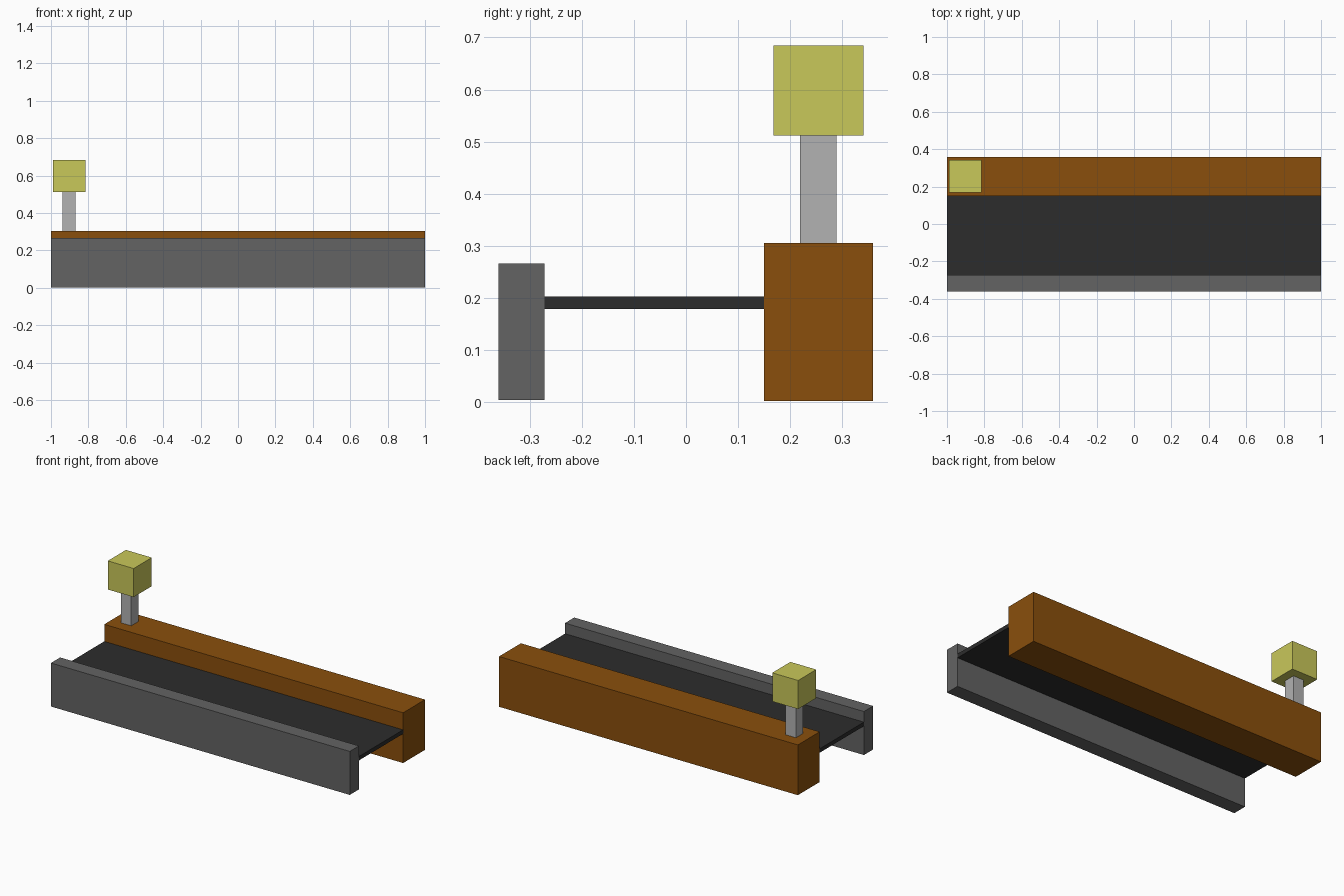
import bpy

if "Cube" in bpy.data.objects:
    bpy.data.objects.remove(bpy.data.objects["Cube"])


def linear(c):
    c /= 255
    return c / 12.92 if c <= 0.04045 else ((c + 0.055) / 1.055) ** 2.4


def box(name, low, high, rgb):
    """Axis-aligned box between two corners, with a plain colour."""
    bpy.ops.mesh.primitive_cube_add(size=1)
    ob = bpy.context.object
    ob.name = name
    ob.location = [(a + b) / 2 for a, b in zip(low, high)]
    ob.scale = [b - a for a, b in zip(low, high)]
    bpy.ops.object.transform_apply(location=False, rotation=False, scale=True)
    mat = bpy.data.materials.new(name + "_colour")
    mat.diffuse_color = (*[linear(c) for c in rgb], 1)
    mat.use_nodes = True
    mat.node_tree.nodes["Principled BSDF"].inputs["Base Color"].default_value = mat.diffuse_color
    ob.data.materials.append(mat)
    return ob


# Side walls running the full length
box("front_rail", (-1, -0.36, 0.003), (1, -0.272, 0.266), (99, 99, 99))
box("back_rail", (-1, 0.15, 0.001), (1, 0.359, 0.305), (138, 79, 12))

# Belt slab, slightly tucked into the front rail
box("belt", (-1, -0.277, 0.178), (1, 0.152, 0.202), (44, 44, 44))

# Signal lamp on its post
box("lamp_post", (-0.938, 0.219, 0.303), (-0.868, 0.289, 0.514), (178, 178, 178))
box("lamp", (-0.989, 0.168, 0.512), (-0.816, 0.341, 0.685), (201, 200, 90))
